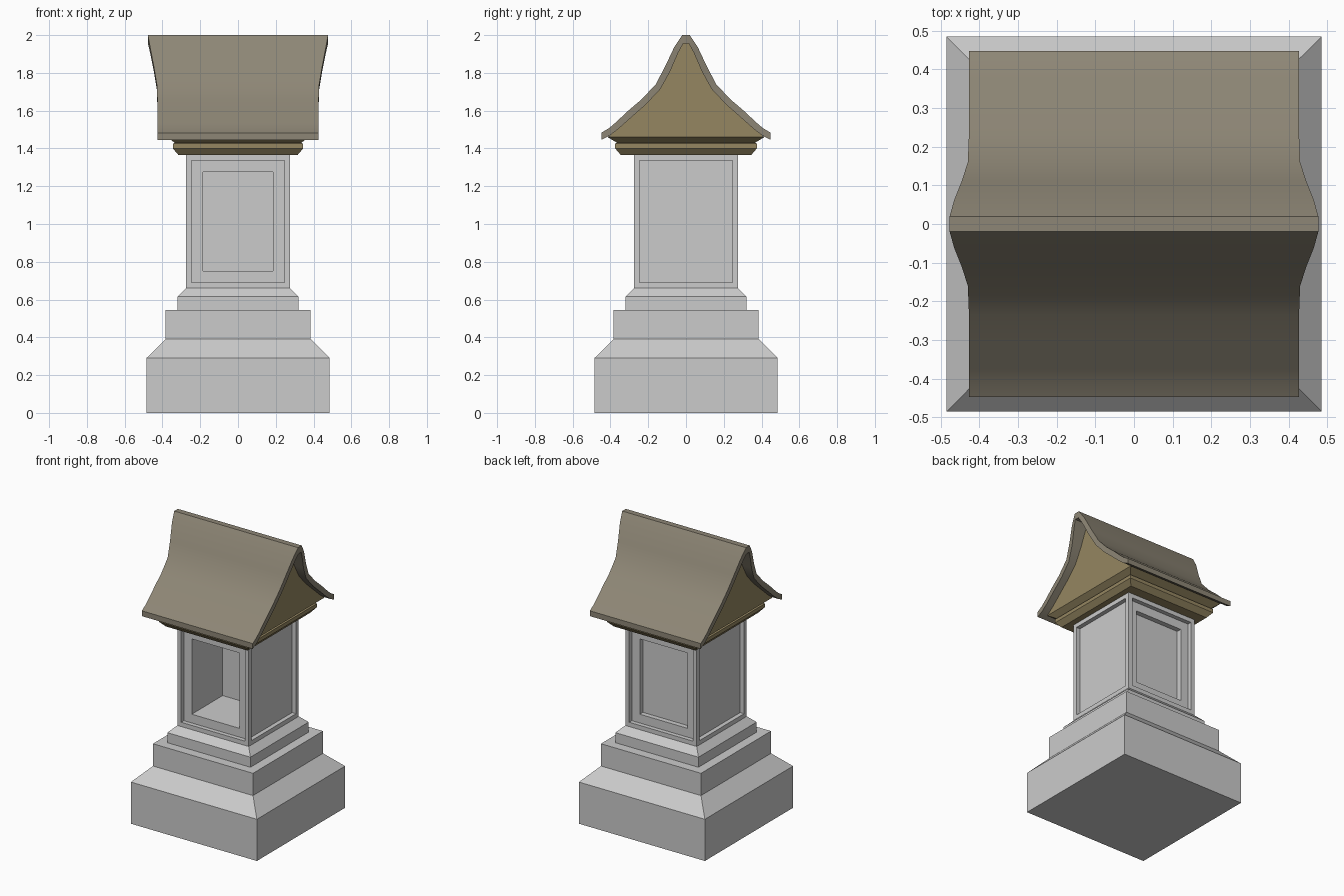
import bpy, bmesh, math
from mathutils import Vector

if "Cube" in bpy.data.objects:
    bpy.data.objects.remove(bpy.data.objects["Cube"])


def material(name, rgb):
    m = bpy.data.materials.new(name)
    m.diffuse_color = (*rgb, 1)
    m.use_nodes = True
    m.node_tree.nodes["Principled BSDF"].inputs["Base Color"].default_value = m.diffuse_color
    return m


def finish(bm, name, mat=None):
    bmesh.ops.recalc_face_normals(bm, faces=bm.faces[:])
    me = bpy.data.meshes.new(name)
    bm.to_mesh(me)
    bm.free()
    ob = bpy.data.objects.new(name, me)
    bpy.context.collection.objects.link(ob)
    if mat:
        me.materials.append(mat)
    return ob


def bridge(bm, rings):
    for a, b in zip(rings, rings[1:]):
        n = len(a)
        for i in range(n):
            j = (i + 1) % n
            bm.faces.new((a[i], a[j], b[j], b[i]))


def stepped_block(name, levels, mat=None):
    """Stack of rectangles (half x, half y, z) joined into a moulding."""
    bm = bmesh.new()
    rings = [[bm.verts.new((sx * hx, sy * hy, z))
              for sx, sy in ((-1, -1), (1, -1), (1, 1), (-1, 1))]
             for hx, hy, z in levels]
    bridge(bm, rings)
    bm.faces.new(rings[0])
    bm.faces.new(rings[-1])
    return finish(bm, name, mat)


wood = material("wood", (0.30, 0.24, 0.12))
tile = material("roofing", (0.27, 0.24, 0.18))

# Stepped stone pedestal
stepped_block("pedestal", [(h, h, z) for h, z in (
    (0.485, 0), (0.485, 0.29), (0.385, 0.39), (0.385, 0.545),
    (0.32, 0.545), (0.32, 0.615), (0.275, 0.66))])


# Pillar with a recessed panel on each side, niches front and back
def recess(bm, face, margin, depth):
    bmesh.ops.inset_individual(bm, faces=[face], thickness=margin)
    n = face.normal.copy()
    new = bmesh.ops.extrude_discrete_faces(bm, faces=[face])["faces"][0]
    bmesh.ops.translate(bm, verts=new.verts[:], vec=-n * depth)
    new.normal_update()
    return new


bm = bmesh.new()
bmesh.ops.create_cube(bm, size=1)
bmesh.ops.scale(bm, verts=bm.verts[:], vec=(0.55, 0.55, 0.705))
bmesh.ops.translate(bm, verts=bm.verts[:], vec=(0, 0, 1.0125))
bm.normal_update()
for direction, niche in (((1, 0, 0), 0), ((-1, 0, 0), 0),
                         ((0, -1, 0), 0.34), ((0, 1, 0), 0.035)):
    d = Vector(direction)
    face = max(bm.faces, key=lambda f: (f.normal.dot(d) > 0.99) * f.calc_area())
    panel = recess(bm, face, 0.042, 0.03)
    if niche:
        recess(bm, panel, 0.086, niche)
finish(bm, "pillar")

# Wooden cornice under the roof
stepped_block("cornice", [
    (0.315, 0.345, 1.365), (0.345, 0.375, 1.40), (0.345, 0.375, 1.425),
    (0.335, 0.365, 1.43), (0.375, 0.415, 1.46)], wood)

# Roof half section: outer y, z, inner y, z, half length
section = [
    (0.02, 2.0, 0.015, 1.955, 0.477), (0.063, 1.935, 0.042, 1.905, 0.465),
    (0.11, 1.835, 0.083, 1.81, 0.446), (0.16, 1.74, 0.135, 1.715, 0.43),
    (0.235, 1.66, 0.212, 1.633, 0.427), (0.30, 1.605, 0.28, 1.573, 0.427),
    (0.375, 1.535, 0.36, 1.502, 0.427), (0.408, 1.507, 0.405, 1.468, 0.427),
    (0.448, 1.483, 0.448, 1.446, 0.427)]
full = [(-a, b, -c, d, h) for a, b, c, d, h in reversed(section)] + section

# Swept roof shell
bm = bmesh.new()
rings = [[bm.verts.new(p) for p in ((-h, a, b), (h, a, b), (h, c, d), (-h, c, d))]
         for a, b, c, d, h in full]
bridge(bm, rings)
bm.faces.new(rings[0])
bm.faces.new(rings[-1])
roof = finish(bm, "roof", tile)
bpy.ops.object.select_all(action='DESELECT')
roof.select_set(True)
bpy.context.view_layer.objects.active = roof
bpy.ops.object.shade_smooth_by_angle(angle=math.radians(32))

# Gable infill following the underside of the roof
bm = bmesh.new()
outline = [(-0.415, 1.46)] + [(c, d) for _, _, c, d, _ in full[1:-1]] + [(0.415, 1.46)]
ends = [[bm.verts.new((x, y, z)) for y, z in outline] for x in (-0.375, 0.375)]
bridge(bm, ends)
bm.faces.new(ends[0])
bm.faces.new(ends[1])
finish(bm, "gable", wood)
